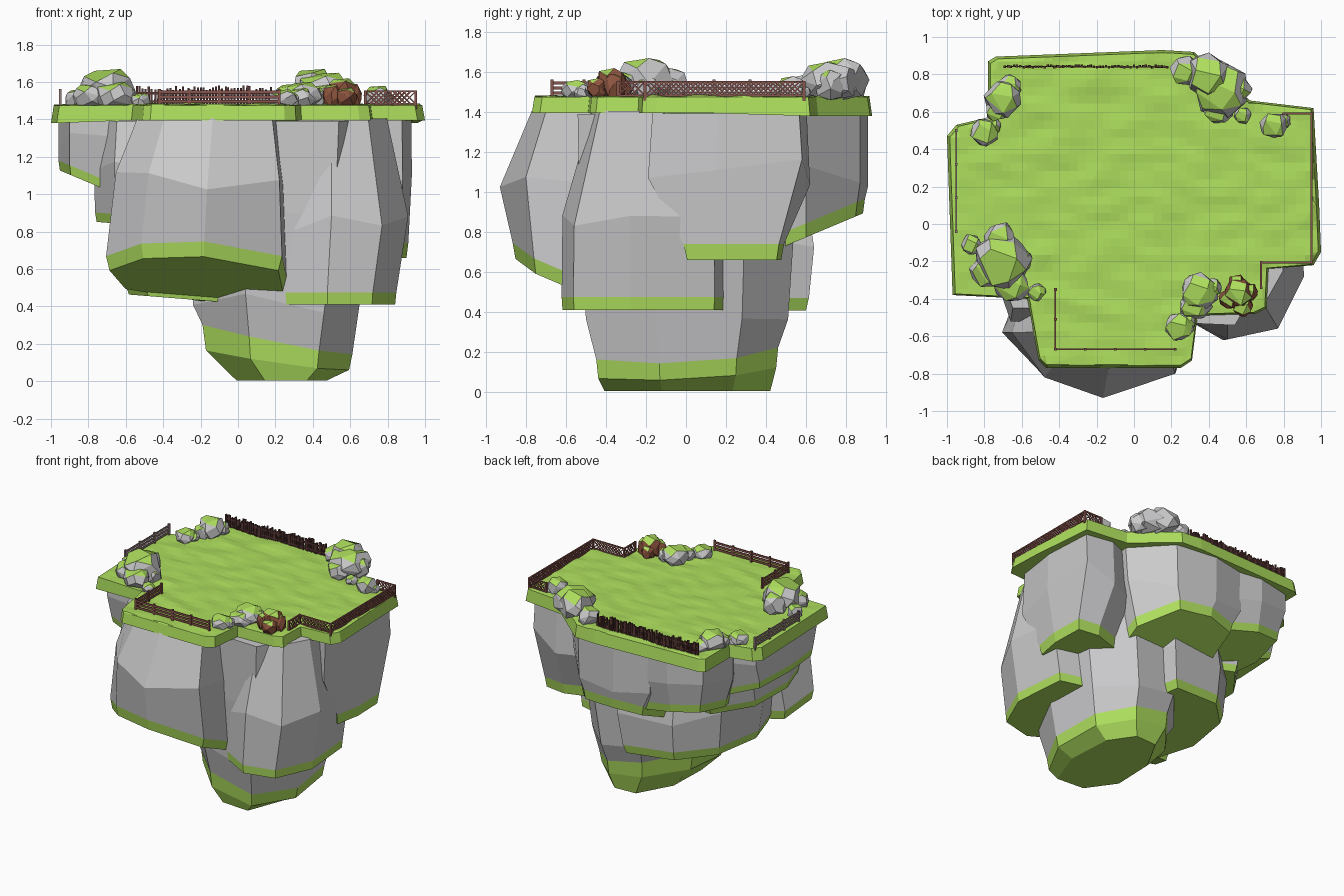
import bpy, bmesh, math, random
from mathutils import Vector, Matrix, noise

if "Cube" in bpy.data.objects:
    bpy.data.objects.remove(bpy.data.objects["Cube"])

random.seed(4)


def material(name, rgb):
    m = bpy.data.materials.new(name)
    m.diffuse_color = (*rgb, 1)
    m.use_nodes = True
    m.node_tree.nodes["Principled BSDF"].inputs["Base Color"].default_value = m.diffuse_color
    return m


GRASS = material("grass green", (0.42, 0.73, 0.11))
STONE = material("stone grey", (0.59, 0.59, 0.60))
CLAY = material("clay brown", (0.27, 0.09, 0.05))
WOOD = material("red brown wood", (0.25, 0.09, 0.075))
DARK = material("dark wood", (0.10, 0.04, 0.035))
OLD = material("weathered wood", (0.30, 0.22, 0.21))


def finish(name, bm, *mats):
    bmesh.ops.recalc_face_normals(bm, faces=bm.faces)
    me = bpy.data.meshes.new(name)
    bm.to_mesh(me)
    bm.free()
    ob = bpy.data.objects.new(name, me)
    for m in mats:
        me.materials.append(m)
    bpy.context.collection.objects.link(ob)
    return ob


# Grass plateau: notched slab with flared skirt and gently bumpy top
def plateau():
    outline = [(-.78, .87), (-.74, .895), (.15, .93), (.32, .92), (.62, .66), (.96, .62), (.99, .1),
               (1, -.15), (.96, -.22), (.72, -.24), (.71, -.45), (.65, -.48), (.34, -.49), (.31, -.73),
               (.25, -.77), (-.47, -.77), (-.51, -.73), (-.57, -.40), (-.97, -.38), (-1, .47),
               (-.95, .53), (-.78, .57)]
    bm = bmesh.new()
    low = [bm.verts.new((x, y, 1.395 - .015 * (y > .5 or x < -.6))) for x, y in outline]
    top = [bm.verts.new((x * .985, .05 + (y - .05) * .985, 1.475)) for x, y in outline]
    bm.faces.new(low)
    cap = bm.faces.new(top)
    for i in range(len(low)):
        j = (i + 1) % len(low)
        bm.faces.new((low[i], low[j], top[j], top[i]))
    bmesh.ops.triangulate(bm, faces=[cap])
    for axis in ((1, 0, 0), (0, 1, 0)):
        for k in range(-21, 22):
            faces = [f for f in bm.faces if all(v.co.z > 1.47 for v in f.verts)]
            geom = faces + list({e for f in faces for e in f.edges}) + list({v for f in faces for v in f.verts})
            bmesh.ops.bisect_plane(bm, geom=geom, dist=1e-5, plane_co=Vector(axis) * (k * .045 + .013), plane_no=axis)
    bm.normal_update()
    inner = [v for v in bm.verts if v.co.z > 1.47 and all(abs(f.normal.z) > .9 for f in v.link_faces)]
    for v in inner:
        x, y, _ = v.co
        v.co.z += .004 + .012 * noise.noise(Vector((x * 5 - y * 3, y * 9 + x * 2, 0)))
    finish("grass_plateau", bm, GRASS)


plateau()


# Hanging rocks: an outline lofted through levels (z, scale x, scale y, shift x, tilt x, tilt y);
# the lowest bands and the underside are grass
def rock(name, outline, levels, bands=1):
    bm = bmesh.new()
    cx = sum(p[0] for p in outline) / len(outline)
    cy = sum(p[1] for p in outline) / len(outline)
    rings = []
    for n, (z, sx, sy, dx, tx, ty) in enumerate(levels):
        wob = .08 if 0 < n < len(levels) - bands - 1 else 0
        ring = []
        for x, y in outline:
            px, py = cx + (x - cx) * sx + dx, cy + (y - cy) * sy
            ring.append(bm.verts.new((px, py, z + tx * (px - cx) + ty * (py - cy) + random.uniform(-wob, wob))))
        rings.append(ring)
    count = len(outline)
    for n in range(len(rings) - 1):
        for i in range(count):
            j = (i + 1) % count
            f = bm.faces.new((rings[n][i], rings[n][j], rings[n + 1][j], rings[n + 1][i]))
            f.material_index = int(n >= len(rings) - 1 - bands)
    bm.faces.new(rings[0])
    bm.faces.new(rings[-1]).material_index = 1
    finish(name, bm, STONE, GRASS)


rock("front_left_rock",
     [(-.71, -.58), (-.52, -.82), (-.18, -.93), (.24, -.80), (.27, -.40), (-.2, -.2), (-.62, -.3)],
     [(1.405, .76, .55, .06, 0, 0), (1.07, .92, 1, .02, 0, 0),
      (.63, .99, .82, 0, -.08, -.42), (.555, .95, .78, 0, -.08, -.42)])
rock("front_right_rock",
     [(.25, -.50), (.50, -.63), (.77, -.57), (.91, -.28), (.87, .15), (.5, .24), (.24, .18)],
     [(1.405, .72, .62, -.02, 0, 0), (.82, 1, .97, 0, 0, 0),
      (.475, .90, .98, -.03, 0, 0), (.41, .88, .97, -.03, 0, 0)])
rock("right_rock",
     [(.88, -.19), (.93, .15), (.92, .58), (.7, .62), (.42, .5), (.55, 0)],
     [(1.405, .98, .95, 0, 0, 0), (1.10, 1, 1, 0, 0, 0),
      (.74, .80, .62, .02, 0, 0), (.66, .75, .58, .02, 0, 0)])
rock("back_rock",
     [(.56, .60), (.32, .87), (0, .91), (-.28, .85), (-.34, .4), (.1, .2), (.52, .3)],
     [(1.405, 1.05, 1, 0, 0, 0), (1.08, 1, 1, 0, 0, 0),
      (.84, .84, .95, 0, 0, .42), (.77, .80, .92, 0, 0, .42)])
rock("back_left_rock",
     [(-.15, .84), (-.45, .88), (-.72, .82), (-.76, .5), (-.6, .2), (-.1, .3)],
     [(1.405, 1, 1, 0, 0, 0), (1.2, 1, 1, 0, 0, 0),
      (.98, .84, .88, 0, -.2, .2), (.92, .81, .85, 0, -.2, .2)])
rock("left_rock",
     [(-.90, -.34), (-.96, .05), (-.93, .46), (-.6, .5), (-.35, .2), (-.45, -.34)],
     [(1.405, 1, 1, 0, 0, 0), (1.25, 1, 1, 0, 0, 0),
      (1.07, 1, .88, 0, -.42, 0), (1.02, .97, .85, 0, -.42, 0)])
rock("left_middle_rock",
     [(-.66, -.52), (-.77, -.2), (-.76, .25), (-.55, .55), (-.1, .4), (-.1, -.35), (-.45, -.52)],
     [(1.39, .93, .85, 0, 0, 0), (1.1, 1, 1, 0, 0, 0),
      (.88, .98, .90, 0, -.08, 0), (.83, .95, .87, 0, -.08, 0)])
rock("lower_left_rock",
     [(-.52, -.38), (-.64, -.05), (-.56, .36), (-.3, .60), (.15, .64), (.25, .1), (0, -.38)],
     [(1.2, .9, .85, 0, 0, 0), (.8, 1, 1, 0, 0, 0),
      (.50, .92, .95, 0, -.08, 0), (.435, .86, .92, 0, -.08, 0)])
rock("bottom_rock",
     [(-.24, -.22), (.04, -.48), (.46, -.50), (.66, -.15), (.62, .28), (.38, .51), (.05, .50), (-.22, .18)],
     [(1.39, 1.12, 1.08, .05, 0, 0), (.85, 1.08, 1.06, .04, 0, 0), (.42, 1, 1, 0, 0, 0),
      (.23, .89, .90, .0, -.20, .05), (.12, .85, .88, .0, -.14, .05), (.005, .54, .82, .02, 0, 0)], bands=2)


# Boulders: faceted convex lumps with mossy upward faces
def boulder(name, x, y, r, h, mat=STONE, moss=.70):
    bm = bmesh.new()
    n = 22
    for i in range(n):
        c = 1 - 2 * (i + .5) / n
        a = i * 2.39996 + random.uniform(-.35, .35)
        s = math.sqrt(1 - c * c) ** .6
        k = random.uniform(.92, 1.1)
        bm.verts.new((x + r * s * k * math.cos(a), y + r * s * k * math.sin(a),
                      1.46 + h * .5 * (1 + c * 1.04)))
    bmesh.ops.convex_hull(bm, input=bm.verts)
    bmesh.ops.delete(bm, geom=[v for v in bm.verts if not v.link_faces], context='VERTS')
    bmesh.ops.dissolve_limit(bm, angle_limit=math.radians(18), verts=bm.verts, edges=bm.edges)
    bmesh.ops.recalc_face_normals(bm, faces=bm.faces)
    bm.normal_update()
    for f in bm.faces:
        f.material_index = int(f.normal.z > moss)
    finish(name, bm, mat, GRASS)


# Each cluster is a list of (x, y, radius, height)
clusters = {
    "front_left_boulder": [(-.70, -.20, .15, .21), (-.66, -.32, .10, .14), (-.79, -.25, .09, .13),
                           (-.87, -.11, .055, .10), (-.72, -.08, .09, .16), (-.60, -.19, .06, .12),
                           (-.52, -.365, .048, .08)],
    "back_right_boulder": [(.46, .72, .155, .19), (.40, .79, .12, .21), (.45, .62, .085, .13),
                           (.55, .72, .08, .15), (.27, .82, .08, .13), (.58, .58, .045, .07),
                           (.75, .53, .075, .12), (.80, .55, .04, .07)],
    "back_left_boulder": [(-.70, .67, .10, .15), (-.73, .61, .065, .11), (-.66, .74, .06, .10),
                          (-.80, .49, .075, .10), (-.76, .53, .05, .07)],
    "front_right_boulder": [(.35, -.36, .10, .14), (.33, -.43, .085, .11), (.42, -.34, .05, .11),
                            (.24, -.55, .075, .10), (.28, -.52, .05, .08)],
}
for label, stones in clusters.items():
    for i, (x, y, r, h) in enumerate(stones):
        boulder(f"{label}_{i}", x, y, r, h)
for i, (x, y, r, h) in enumerate([(.56, -.37, .08, .16), (.61, -.36, .055, .13), (.51, -.40, .055, .13),
                                  (.58, -.44, .055, .11), (.55, -.32, .05, .11)]):
    boulder(f"clay_boulder_{i}", x, y, r, h, CLAY, .62)


# Fence parts
def beam(bm, a, b, w, t):
    """Square-ended bar from a to b; w is its height or width along the fence, t its thickness."""
    a, b = Vector(a), Vector(b)
    d = b - a
    m = Matrix.Translation((a + b) / 2) @ d.to_track_quat('X', 'Z').to_matrix().to_4x4()
    bmesh.ops.create_cube(bm, size=1, matrix=m @ Matrix.Diagonal((d.length, t, w, 1)))


def post(bm, x, y, top, w=.014):
    beam(bm, (x, y, 1.455), (x, y, top), w, w)


def runs(path):
    for a, b in zip(path, path[1:]):
        a, b = Vector(a), Vector(b)
        yield a, b, (b - a).length


# Board fences with posts and three rails
def rail_fence(name, path, mat):
    bm = bmesh.new()
    for a, b, length in runs(path):
        for z in (1.495, 1.52, 1.545):
            beam(bm, (*a, z), (*b, z), .016, .008)
        n = max(2, round(length / .16))
        for i in range(n + 1):
            post(bm, *a.lerp(b, i / n), 1.562)
    finish(name, bm, mat)


rail_fence("front_board_fence", [(-.42, -.35), (-.42, -.67), (.22, -.67)], WOOD)
rail_fence("left_board_fence", [(-.95, .50), (-.95, -.04)], OLD)


# Diagonal lattice fence along the right edge
def lattice_fence(name, path, mat, lo=1.482, hi=1.55):
    bm = bmesh.new()
    rise = hi - lo
    for a, b, length in runs(path):
        for z in (lo, hi):
            beam(bm, (*a, z), (*b, z), .009, .01)
        post(bm, *a, hi + .005)
        post(bm, *b, hi + .005)
        n = int((length - rise) / .024)
        for i in range(n + 1):
            s = i * (length - rise) / max(n, 1)
            p, q = a.lerp(b, s / length), a.lerp(b, (s + rise) / length)
            beam(bm, (*p, lo), (*q, hi), .007, .006)
            beam(bm, (*p, hi), (*q, lo), .007, .006)
    finish(name, bm, mat)


lattice_fence("right_lattice_fence", [(.80, .59), (.95, .59), (.95, -.205), (.68, -.205), (.68, -.34)], WOOD)

# Ragged picket fence along the back edge
bm = bmesh.new()
for z in (1.495, 1.54):
    beam(bm, (-.69, .843, z), (.18, .838, z), .012, .006)
for i in range(54):
    x, y = -.69 + i * .0164, .842 + random.uniform(-.004, .004)
    beam(bm, (x, y, 1.465), (x + random.uniform(-.004, .004), y, random.uniform(1.55, 1.582)), .011, .0135)
finish("back_picket_fence", bm, DARK)
